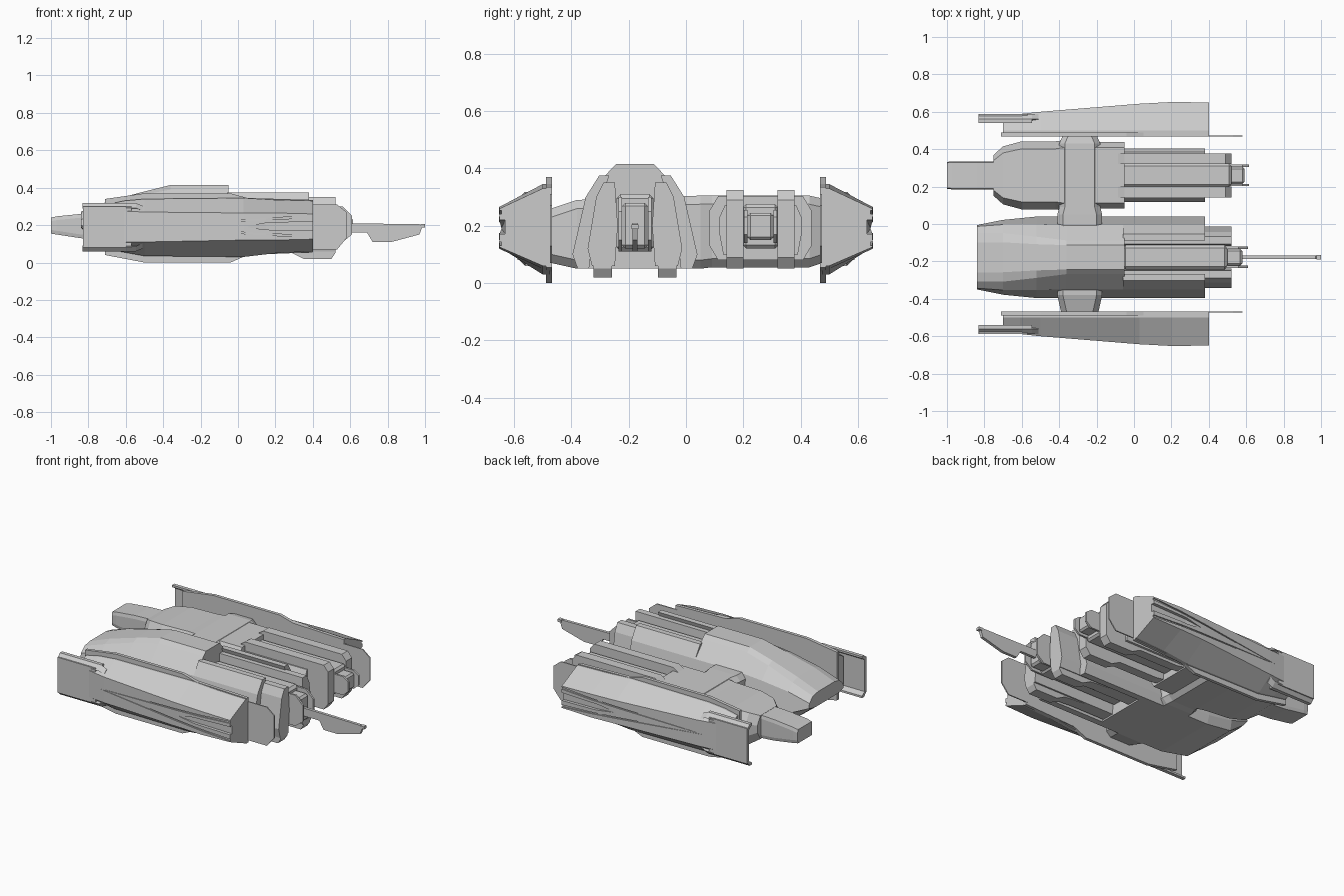
import bpy, bmesh

def make(name, verts, faces):
    me = bpy.data.meshes.new(name)
    me.from_pydata(verts, [], faces)
    bm = bmesh.new()
    bm.from_mesh(me)
    bmesh.ops.recalc_face_normals(bm, faces=bm.faces)
    bm.to_mesh(me)
    bm.free()
    ob = bpy.data.objects.new(name, me)
    bpy.context.collection.objects.link(ob)
    return ob

def loft(name, rings):
    """Skin equal-length rings of 3D points and cap both ends."""
    n = len(rings[0])
    verts = [p for r in rings for p in r]
    faces = [tuple(range(n)), tuple(range(len(verts) - n, len(verts)))]
    for k in range(len(rings) - 1):
        for i in range(n):
            j = (i + 1) % n
            faces.append((k*n + i, k*n + j, k*n + n + j, k*n + n + i))
    return make(name, verts, faces)

def side_prism(name, pts, y0, y1):
    return loft(name, [[(x, y, z) for x, z in pts] for y in (y0, y1)])

def long_prism(name, pts, x0, x1):
    return loft(name, [[(x, y, z) for y, z in pts] for x in (x0, x1)])

def box(name, x0, x1, y0, y1, z0, z1, c=0.0):
    ob = long_prism(name, [(y0, z0), (y1, z0), (y1, z1), (y0, z1)], x0, x1)
    if c:
        m = ob.modifiers.new("chamfer", 'BEVEL')
        m.width, m.segments = c, 1
    return ob

def sym(x, cy, half):
    """Section at x, mirrored about y = cy."""
    return [(x, cy + a, z) for a, z in half] + [(x, cy - a, z) for a, z in half[::-1]]

def octo(x, cy, hw, z0, z1, cw, ch):
    """Chamfered rectangular section at x."""
    return sym(x, cy, [(hw - cw, z0), (hw, z0 + ch), (hw, z1 - ch), (hw - cw, z1)])

# Outer side pods, one each side
for s, side in ((1, "left"), (-1, "right")):
    def pod_ring(x, yo, zt, zb, ht, hb):
        return [(x, s*0.475, hb), (x, s*0.475, ht), (x, s*0.50, ht),
                (x, s*yo, zt), (x, s*yo, zb), (x, s*0.50, hb)]
    pod = loft(side + "_pod", [
        pod_ring(-0.70, 0.55, 0.28, 0.10, 0.31, 0.07),
        pod_ring(-0.61, 0.588, 0.275, 0.11, 0.33, 0.055),
        pod_ring(-0.5, 0.60, 0.27, 0.11, 0.34, 0.035),
        pod_ring(0.03, 0.643, 0.265, 0.12, 0.345, 0.03),
        pod_ring(0.2, 0.652, 0.265, 0.12, 0.335, 0.05),
        pod_ring(0.4, 0.65, 0.26, 0.125, 0.33, 0.06)])
    # V-shaped shallow grooves and a rear notch on the outer face
    for k, (x0, z0, z1, d) in enumerate(((-0.54, 0.242, 0.254, 0.006), (-0.54, 0.13, 0.142, 0.006),
                                         (0.05, 0.17, 0.22, 0.018))):
        y0 = 0.597 + (x0 + 0.54)*0.081
        cut = loft(side + "_groove_cutter_%d" % k, [
            [(x, s*(y - e), a), (x, s*(y + 0.03), a), (x, s*(y + 0.03), b), (x, s*(y - e), b)]
            for x, y, a, b, e in ((x0, y0, 0.188, 0.193, 0.002),
                                  (0.15, 0.648, 0.19 + (z0 - 0.19)*0.72, 0.19 + (z1 - 0.19)*0.72, d*0.8),
                                  (0.42, 0.649, z0, z1, d))])
        cut.hide_render = True
        cut.hide_set(True)
        m = pod.modifiers.new("groove", 'BOOLEAN')
        m.object, m.solver = cut, 'EXACT'
    side_prism(side + "_pod_inner_plate",
               [(-0.71, 0.04), (-0.5, 0), (-0.04, 0), (0.05, 0.04), (0.4, 0.055),
                (0.4, 0.335), (0.05, 0.345), (-0.04, 0.37), (-0.5, 0.37), (-0.71, 0.34)],
               s*0.468, s*0.488)
    side_prism(side + "_pod_tail_plate",
               [(0.38, 0.07), (0.53, 0.07), (0.58, 0.13), (0.58, 0.27), (0.53, 0.31), (0.38, 0.31)],
               s*0.467, s*0.474)
    # Front blade: flat plate with flanges folded inward at top and bottom
    side_prism(side + "_pod_front_blade",
               [(-0.83, 0.08), (-0.57, 0.08), (-0.57, 0.30), (-0.83, 0.30)], s*0.567, s*0.587)
    for z, e in ((0.075, -1), (0.303, 1)):
        loft(side + "_blade_flange", [
            [(x, s*0.587, z - e*0.012), (x, s*0.562, z + e*0.015),
             (x, s*0.54, z + e*0.015), (x, s*0.54, z + e*0.003), (x, s*0.567, z - e*0.015)]
            for x in (-0.832, -0.545)])
        loft(side + "_blade_tip", [
            [(x, s*0.589, z - e*(0.012 + t)), (x, s*0.562, z + e*(0.015 - t)), (x, s*0.55, z - e*(0.015 + t))]
            for x, t in ((-0.60, 0), (-0.545, 0), (-0.51, 0.015))])

# Cross beam joining hulls and pods
loft("cross_beam", [[(-0.41 + i, y, z0 + 0.03), (-0.38 + i, y, z0), (-0.20 - i, y, z0),
                     (-0.17 - i, y, z0 + 0.03), (-0.17 - i, y, z1 - 0.03), (-0.20 - i, y, z1),
                     (-0.38 + i, y, z1), (-0.41 + i, y, z1 - 0.03)]
                    for y, i, z0, z1 in ((-0.47, 0.02, 0.07, 0.26), (-0.38, 0, 0.05, 0.29),
                                         (0.05, 0, 0.05, 0.305), (0.09, 0.01, 0.055, 0.305),
                                         (0.43, 0.01, 0.055, 0.305), (0.475, 0.03, 0.07, 0.295))])

# Large hull: solid front section with an undercut nose
C = -0.178
MID = [(0.15, 0.05), (0.20, 0.05), (0.218, 0.10), (0.172, 0.30), (0.09, 0.39), (0.065, 0.415)]
loft("large_hull_front", [
    sym(-0.84, C, [(0.10, 0.185), (0.135, 0.19), (0.172, 0.20), (0.165, 0.23), (0.13, 0.262), (0.08, 0.272)]),
    sym(-0.70, C, [(0.14, 0.08), (0.188, 0.08), (0.20, 0.14), (0.175, 0.27), (0.13, 0.31), (0.08, 0.325)]),
    sym(-0.52, C, [(0.15, 0.05), (0.20, 0.05), (0.218, 0.10), (0.175, 0.29), (0.11, 0.36), (0.07, 0.375)]),
    sym(-0.36, C, MID), sym(-0.05, C, MID)])

# Large hull: open rear shells, inner rails and engine core
for s in (1, -1):
    long_prism("large_hull_rear_shell",
               [(C + s*a, z) for a, z in ((0.16, 0.05), (0.20, 0.05), (0.218, 0.10), (0.172, 0.30),
                                          (0.125, 0.375), (0.09, 0.375), (0.115, 0.30), (0.15, 0.16))],
               -0.06, 0.38)
    long_prism("large_hull_rail",
               [(C + s*a, z) for a, z in ((0.07, 0.06), (0.15, 0.06), (0.165, 0.12), (0.135, 0.30),
                                          (0.11, 0.35), (0.07, 0.35), (0.06, 0.20))],
               -0.06, 0.52)
    side_prism("large_hull_skid",
               [(0.0, 0.07), (0.29, 0.05), (0.35, 0.02), (0.50, 0.02), (0.52, 0.05), (0.52, 0.12), (0.0, 0.12)],
               C + s*0.08, C + s*0.145)
    side_prism("engine_prong", [(0.40, 0.11), (0.56, 0.11), (0.61, 0.15), (0.61, 0.25), (0.56, 0.30), (0.40, 0.30)],
               C + s*0.045, C + s*0.057)
box("engine_core", -0.06, 0.50, C - 0.065, C + 0.065, 0.11, 0.31, 0.015)
box("engine_tail", 0.48, 0.58, C - 0.045, C + 0.045, 0.12, 0.28, 0.012)

# Gun at the tail of the large hull
side_prism("gun_body", [(0.56, 0.16), (0.69, 0.16), (0.72, 0.11), (0.82, 0.11), (0.97, 0.15),
                        (0.985, 0.19), (0.97, 0.205), (0.56, 0.21)], C - 0.009, C + 0.009)
box("gun_sight", 0.975, 1.0, C - 0.012, C + 0.012, 0.188, 0.205)

# Small hull: nose, body and rear
D = 0.26
loft("small_hull_nose", [octo(-1.0, D, 0.072, 0.155, 0.24, 0.005, 0.02),
                         octo(-0.97, D, 0.075, 0.15, 0.247, 0.005, 0.02),
                         octo(-0.84, D, 0.075, 0.13, 0.26, 0.005, 0.02),
                         octo(-0.72, D, 0.075, 0.12, 0.265, 0.005, 0.02)])
loft("small_hull_body", [octo(-0.75, D, 0.11, 0.12, 0.265, 0.03, 0.05),
                         octo(-0.70, D, 0.155, 0.09, 0.285, 0.035, 0.06),
                         octo(-0.60, D, 0.182, 0.075, 0.295, 0.04, 0.07),
                         octo(-0.42, D, 0.182, 0.06, 0.30, 0.04, 0.07),
                         octo(-0.36, D, 0.19, 0.055, 0.303, 0.04, 0.07),
                         octo(-0.22, D, 0.19, 0.055, 0.303, 0.04, 0.07)])
loft("small_hull_waist", [octo(x, D, 0.178, 0.08, 0.303, 0.03, 0.05) for x in (-0.24, -0.05)])
for s in (1, -1):
    long_prism("small_hull_side_panel",
               [(D + s*a, z) for a, z in ((0.06, 0.09), (0.13, 0.10), (0.143, 0.17),
                                          (0.143, 0.23), (0.125, 0.27), (0.06, 0.27))], -0.06, 0.38)
    # Rail with chamfered outer edge
    side_prism("small_hull_rail",
               [(-0.12, 0.10), (0.0, 0.08), (0.27, 0.08), (0.33, 0.05), (0.49, 0.05), (0.52, 0.09),
                (0.52, 0.29), (0.49, 0.325), (-0.05, 0.325), (-0.12, 0.28)],
               D + s*0.06, D + s*0.118)
    side_prism("small_hull_prong", [(0.45, 0.14), (0.58, 0.14), (0.615, 0.17), (0.615, 0.23),
                                    (0.58, 0.255), (0.45, 0.255)], D + s*0.045, D + s*0.057)
box("small_hull_core", -0.10, 0.52, D - 0.062, D + 0.062, 0.12, 0.275, 0.012)
box("small_hull_exhaust", 0.50, 0.59, D - 0.045, D + 0.045, 0.15, 0.245, 0.01)
